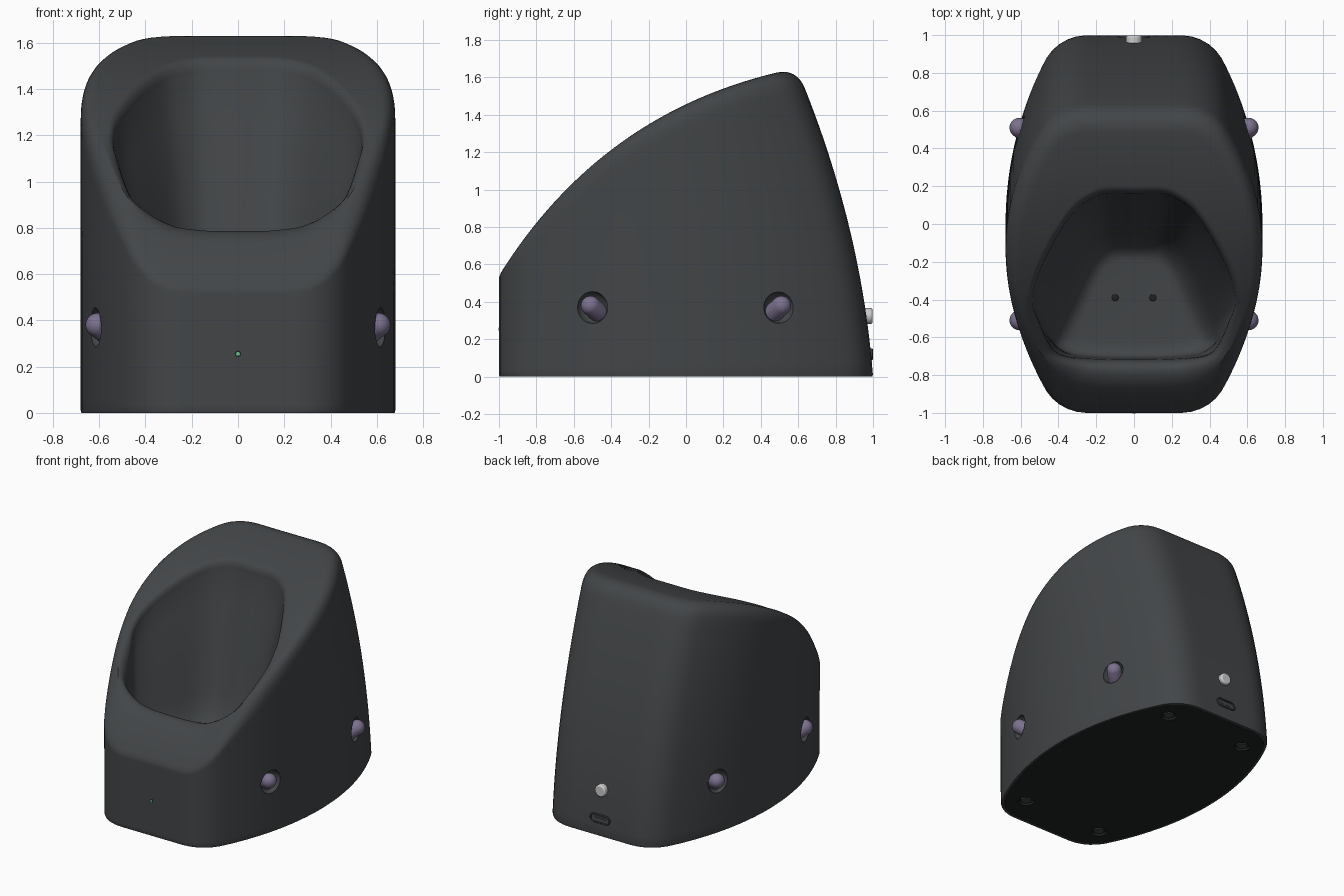
import bpy, bmesh, math
from mathutils import Vector as V

if "Cube" in bpy.data.objects:
    bpy.data.objects.remove(bpy.data.objects["Cube"])

N = 56  # columns per half outline


def material(name, rgb):
    m = bpy.data.materials.new(name)
    m.diffuse_color = (*rgb, 1)
    m.use_nodes = True
    m.node_tree.nodes["Principled BSDF"].inputs["Base Color"].default_value = m.diffuse_color
    return m


SHELL = material("charcoal", (0.055, 0.06, 0.064))
BLACK = material("black", (0.015, 0.016, 0.016))
PURPLE = material("muted_purple", (0.2, 0.165, 0.27))
WHITE = material("light_grey", (0.65, 0.65, 0.63))
GREEN = material("green", (0.15, 0.6, 0.3))


def smooth(ob, angle=35):
    bpy.ops.object.select_all(action='DESELECT')
    bpy.context.view_layer.objects.active = ob
    ob.select_set(True)
    bpy.ops.object.shade_smooth_by_angle(angle=math.radians(angle))


def finish(ob, mat):
    ob.data.materials.append(mat)
    smooth(ob)
    return ob


def loft(name, rings, mat):
    bm = bmesh.new()
    vs = [[bm.verts.new(p) for p in r] for r in rings]
    for a, b in zip(vs, vs[1:]):
        for i in range(len(a)):
            j = (i + 1) % len(a)
            bm.faces.new((a[i], a[j], b[j], b[i]))
    bm.faces.new(vs[0][::-1])
    bm.faces.new(vs[-1])
    me = bpy.data.meshes.new(name)
    bm.to_mesh(me)
    bm.free()
    ob = bpy.data.objects.new(name, me)
    bpy.context.collection.objects.link(ob)
    return finish(ob, mat)


def cylinder(name, loc, r, depth, mat, rot=(0, 0, 0), bevel=0):
    bpy.ops.mesh.primitive_cylinder_add(vertices=32, radius=r, depth=depth, location=loc, rotation=rot)
    ob = bpy.context.object
    ob.name = name
    if bevel:
        b = ob.modifiers.new("bevel", 'BEVEL')
        b.width, b.segments = bevel, 3
    return finish(ob, mat)


def cut(ob, cutter):
    m = ob.modifiers.new("cut", 'BOOLEAN')
    m.operation, m.object, m.solver = 'DIFFERENCE', cutter, 'EXACT'
    bpy.context.view_layer.objects.active = ob
    bpy.ops.object.modifier_apply(modifier=m.name)
    bpy.data.objects.remove(cutter)


def outline(half):
    """Resample half an outline evenly by length and mirror it to a loop."""
    run = [0]
    for a, b in zip(half, half[1:]):
        run.append(run[-1] + (b - a).length)
    out, k = [], 0
    for i in range(N + 1):
        s = run[-1] * i / N
        while k < len(half) - 2 and run[k + 1] < s:
            k += 1
        out.append(half[k].lerp(half[k + 1], (s - run[k]) / (run[k + 1] - run[k])))
    return out + [V((-p.x, p.y)) for p in out[-2:0:-1]]


def spline(pts):
    p = [V(q) for q in pts]
    p = [V((-p[1].x, p[1].y))] + p + [V((-p[-2].x, p[-2].y))]
    out = []
    for a, b, c, d in zip(p, p[1:], p[2:], p[3:]):
        for i in range(8):
            t = i / 8
            out.append(0.5 * (2 * b + (c - a) * t + (2 * a - 5 * b + 4 * c - d) * t * t
                              + (3 * b - a - 3 * c + d) * t ** 3))
    return out + [p[-2]]


def bez(a, b, c, t):
    return a * (1 - t) ** 2 + b * 2 * t * (1 - t) + c * t * t


def top_z(y):
    """Height of the sloping curved face."""
    y0, y1, y2 = -1, -0.42, 0.66
    a, b, c = y0 - 2 * y1 + y2, 2 * (y1 - y0), y0 - y
    t = (-b + math.sqrt(b * b - 4 * a * c)) / (2 * a)
    return 0.54 * (1 - t) ** 2 + 2 * t * (1 - t) * 1.475 + 1.662 * t * t


def on_face(p):
    return V((p.x, p.y, top_z(p.y)))


def side(p, z):
    """Outline point at height z: the back leans forward."""
    return V((p.x, -1 + (p.y + 1) * (1 - 0.038 * z - 0.052 * z * z), z))


# Plan outline: wide side arc with rounded corners
R, C = 1.9, 0.25
cx = 0.68 - R + math.sqrt((R - C) ** 2 - (1 - C) ** 2)
T = math.asin((1 - C) / (R - C))
turn = [T + (math.pi / 2 - T) * i / 12 for i in range(13)]
corner = [V((cx + C * math.cos(a), 1 - C + C * math.sin(a))) for a in turn]
half = [V((0, -1))] + [V((p.x, -p.y)) for p in corner[::-1]]
half += [V((0.68 - R + R * math.cos(a), R * math.sin(a))) for a in [T * i / 20 for i in range(-19, 20)]]
half += corner + [V((0, 1))]
plan = outline(half)

# Opening and pocket floor outlines
mouth = outline(spline([(0, -.715), (.25, -.71), (.39, -.69), (.45, -.63), (.5, -.52), (.535, -.42),
                        (.51, -.28), (.42, -.09), (.32, .06), (.23, .13), (.15, .16), (0, .16)]))
floor = outline(spline([(0, -.705), (.2, -.7), (.38, -.675), (.41, -.6), (.33, -.4), (.24, -.2),
                        (.16, -.115), (.08, -.1), (0, -.1)]))

# Body shell: each column runs from base up the side, over the rim, into the pocket
columns = []
for p, o, f in zip(plan, mouth, floor):
    z = 1
    for _ in range(25):
        z = top_z(side(p, z).y)
    e = side(p, z)
    gap = e.xy - o
    d = gap.length
    rim = 0.02 + 0.09 * min(1, max(0, (p.y + 1) / 0.4))  # crisp at the front, round elsewhere
    a = side(p, z - rim)
    b = on_face(o + gap * (1 - min(rim / d, 0.45)))
    front = min(1, max(0, (-0.4 - o.y) / 0.28))
    lip = 0.04 + 0.12 * front
    l = on_face(o + gap * min(lip / d, 0.54))
    w = on_face(o)
    low = w - V((0, 0, lip * 1.6))
    w.z -= lip * 0.35 * front
    g = V((f.x, f.y, 0.43))
    inner = g.lerp(V((0, -0.42, 0.43)), 0.3)
    h = low.lerp(g, 0.75)
    col = [V((p.x * .975, p.y * .975, 0.03)), V((p.x * .975, p.y * .975, 0)),
           V((p.x * .996, p.y * .996, 0)), side(p, 0.012)]
    col += [side(p, 0.012 + (z - rim - 0.012) * i / 24) for i in range(1, 24)]
    col += [bez(a, e, b, i / 8) for i in range(9)]
    col += [bez(l, w, low, i / 8) for i in range(9)]
    col += [low.lerp(h, i / 4) for i in range(1, 4)]
    col += [bez(h, g, inner, i / 8) for i in range(9)]
    columns.append(col)
body = loft("body_shell", list(zip(*columns)), SHELL)

# Base plate with four foot recesses
plate = loft("base_plate", [[V((p.x * .973, p.y * .973, z)) for p in plan] for z in (0.0, 0.028)], BLACK)
for sx in (-1, 1):
    for sy in (-1, 1):
        foot = (sx * 0.33, sy * 0.77)
        cut(plate, cylinder("foot_recess_cutter", (*foot, 0), 0.055, 0.036, BLACK))
        cylinder("foot_pad", (*foot, 0.012), 0.036, 0.016, SHELL)

        # Side pegs: tilted capsules sitting in round recesses
        bpy.ops.mesh.primitive_uv_sphere_add(segments=32, ring_count=16, radius=1,
                                             location=(sx * 0.615, sy * 0.5, 0.37))
        c = bpy.context.object
        c.name = "peg_recess_cutter"
        c.scale = (0.07, 0.085, 0.085)
        finish(c, SHELL)
        cut(body, c)
        tip, root = V((sx * 0.607, sy * 0.51, 0.38)), V((sx * 0.55, sy * 0.46, 0.335))
        axis = tip - root
        bpy.ops.mesh.primitive_uv_sphere_add(segments=32, ring_count=17, radius=0.052)
        peg = bpy.context.object
        peg.name = "side_peg"
        for v in peg.data.vertices:
            v.co.z += math.copysign(axis.length / 2, v.co.z)
        peg.rotation_euler = axis.to_track_quat('Z', 'Y').to_euler()
        peg.location = (tip + root) / 2
        finish(peg, PURPLE)
smooth(plate)
smooth(body)

# Contact pins on the pocket floor
for x in (-0.1, 0.1):
    cylinder("contact_pin", (x, -0.39, 0.43), 0.018, 0.016, BLACK, bevel=0.004)

# Status light, power button
QUARTER = (math.pi / 2, 0, 0)
cylinder("light_ring", (0, -0.997, 0.255), 0.014, 0.008, BLACK, QUARTER)
cylinder("status_light", (0, -0.997, 0.255), 0.008, 0.01, GREEN, QUARTER)
cylinder("power_button", (0, 0.97, 0.325), 0.043, 0.054, WHITE, QUARTER, 0.01)


# Charging port: rounded frame, dark inside, tongue
def slot(w, r, y):
    arc = [math.pi * i / 12 - math.pi / 2 for i in range(13)]
    right = [V((w + r * math.cos(a), y, 0.12 + r * math.sin(a))) for a in arc]
    return right + [V((-p.x, y, 0.24 - p.z)) for p in right]


def port_part(name, steps, mat):
    return loft(name, [slot(w, r, y) for w, r, y in steps], mat)


port_part("port_frame", [(.05, .032, .96), (.05, .032, .995), (.05, .028, .999),
                         (.05, .023, .999), (.05, .023, .965)], SHELL).data.flip_normals()
port_part("port_inside", [(.05, .023, .964), (.05, .023, .967)], BLACK).data.flip_normals()
port_part("port_tongue", [(.04, .007, .964), (.04, .007, .992)], SHELL).data.flip_normals()
